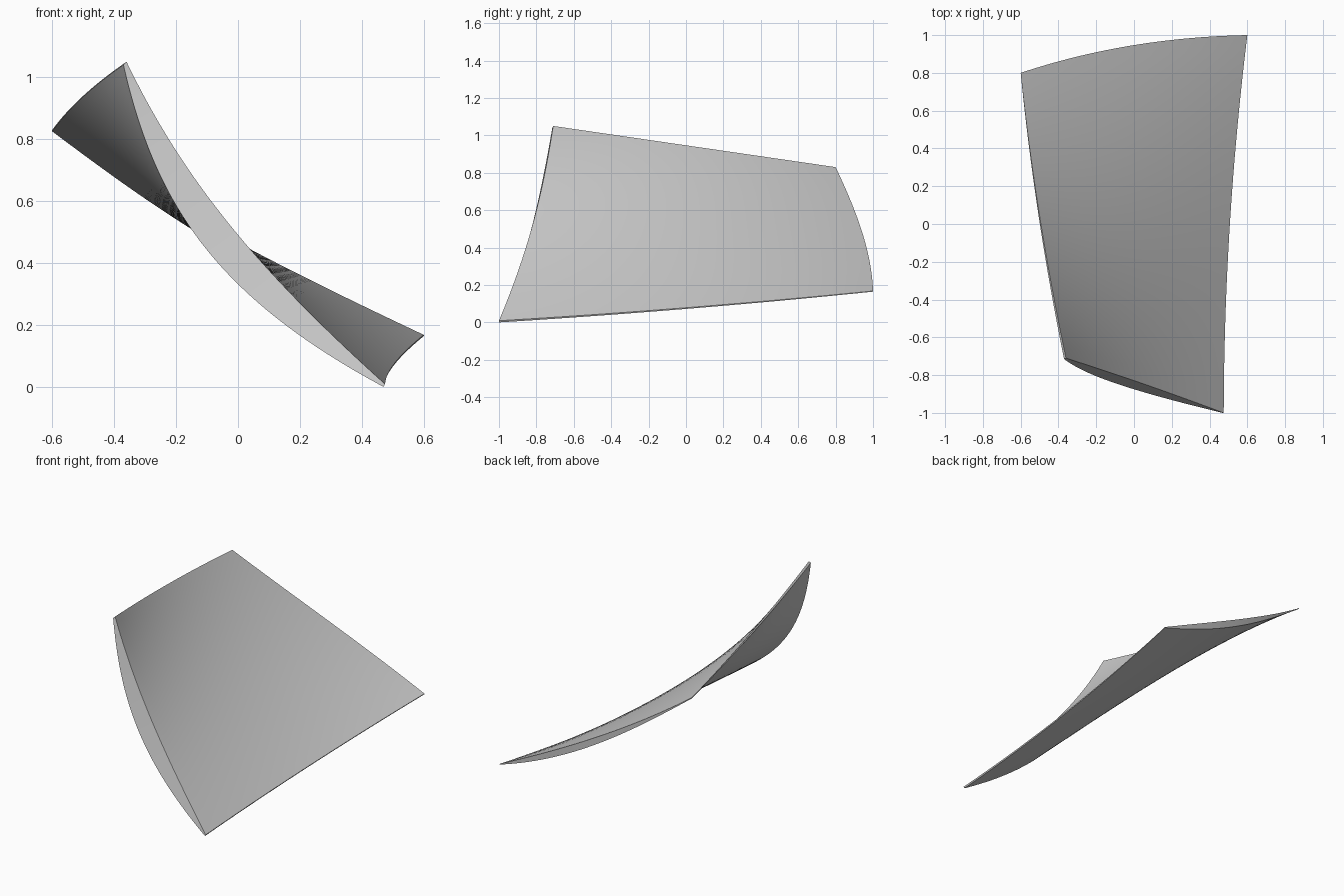
import bpy
import bmesh
import math
from mathutils import Vector

cube = bpy.data.objects.get("Cube")
if cube:
    bpy.data.objects.remove(cube, do_unlink=True)

CHORD, SPAN = 36, 24


def cubic(points, count):
    """Sample the cubic curve that passes through four points."""
    a, b, c, d = [Vector(p) for p in points]
    out = []
    for k in range(count + 1):
        u = 3 * k / count
        out.append(-(u - 1) * (u - 2) * (u - 3) / 6 * a + u * (u - 2) * (u - 3) / 2 * b
                   - u * (u - 1) * (u - 3) / 2 * c + u * (u - 1) * (u - 2) / 6 * d)
    return out


# End sections of the blade, from the high edge to the low edge
front_upper = [(-.36, -.71, 1.05), (-.155, -.777, .695), (.115, -.869, .36), (.475, -1, .009)]
front_lower = [(-.37, -.715, 1.04), (-.23, -.793, .64), (.03, -.884, .303), (.47, -1, 0)]
back_upper = [(-.6, .8, .83), (-.22, .905, .588), (.18, .972, .372), (.6, 1, .168)]
back_lower = [(-.6, .8, .825), (-.25, .897, .574), (.14, .966, .346), (.6, 1, .164)]


def skin(bm, front, back):
    """Grid of vertices running from the front section to the back one."""
    rows = []
    a, b = cubic(front, CHORD), cubic(back, CHORD)
    for j in range(SPAN + 1):
        s = j / SPAN
        row = []
        for i in range(CHORD + 1):
            c = i / CHORD
            # The two long edges bow sideways, the middle stays straight
            bow = 4 * s * (1 - s) * (1 - .8 * math.sin(math.pi * c))
            offset = Vector((-.02 - .01 * c, 0, -.01 * c))
            row.append(bm.verts.new(a[i].lerp(b[i], s) + bow * offset))
        rows.append(row)
    return rows


def bridge(bm, r, q):
    for i in range(len(r) - 1):
        bm.faces.new((r[i], r[i + 1], q[i + 1], q[i]))


bm = bmesh.new()
upper = skin(bm, front_upper, back_upper)
lower = skin(bm, front_lower, back_lower)
for j in range(SPAN):
    bridge(bm, upper[j], upper[j + 1])
    bridge(bm, lower[j + 1], lower[j])

# End caps and thin edges
bridge(bm, lower[0], upper[0])
bridge(bm, upper[-1], lower[-1])
for i in (0, -1):
    bridge(bm, [r[i] for r in upper], [r[i] for r in lower])
bmesh.ops.recalc_face_normals(bm, faces=bm.faces)

mesh = bpy.data.meshes.new("blade")
bm.to_mesh(mesh)
bm.free()
blade = bpy.data.objects.new("blade", mesh)
bpy.context.collection.objects.link(blade)

# Plain grey metal
grey = bpy.data.materials.new("grey_metal")
grey.use_nodes = True
colour = (0.57, 0.57, 0.57, 1)
grey.diffuse_color = colour
grey.node_tree.nodes["Principled BSDF"].inputs["Base Color"].default_value = colour
mesh.materials.append(grey)

bpy.context.view_layer.objects.active = blade
blade.select_set(True)
bpy.ops.object.shade_smooth_by_angle(angle=math.radians(30))
